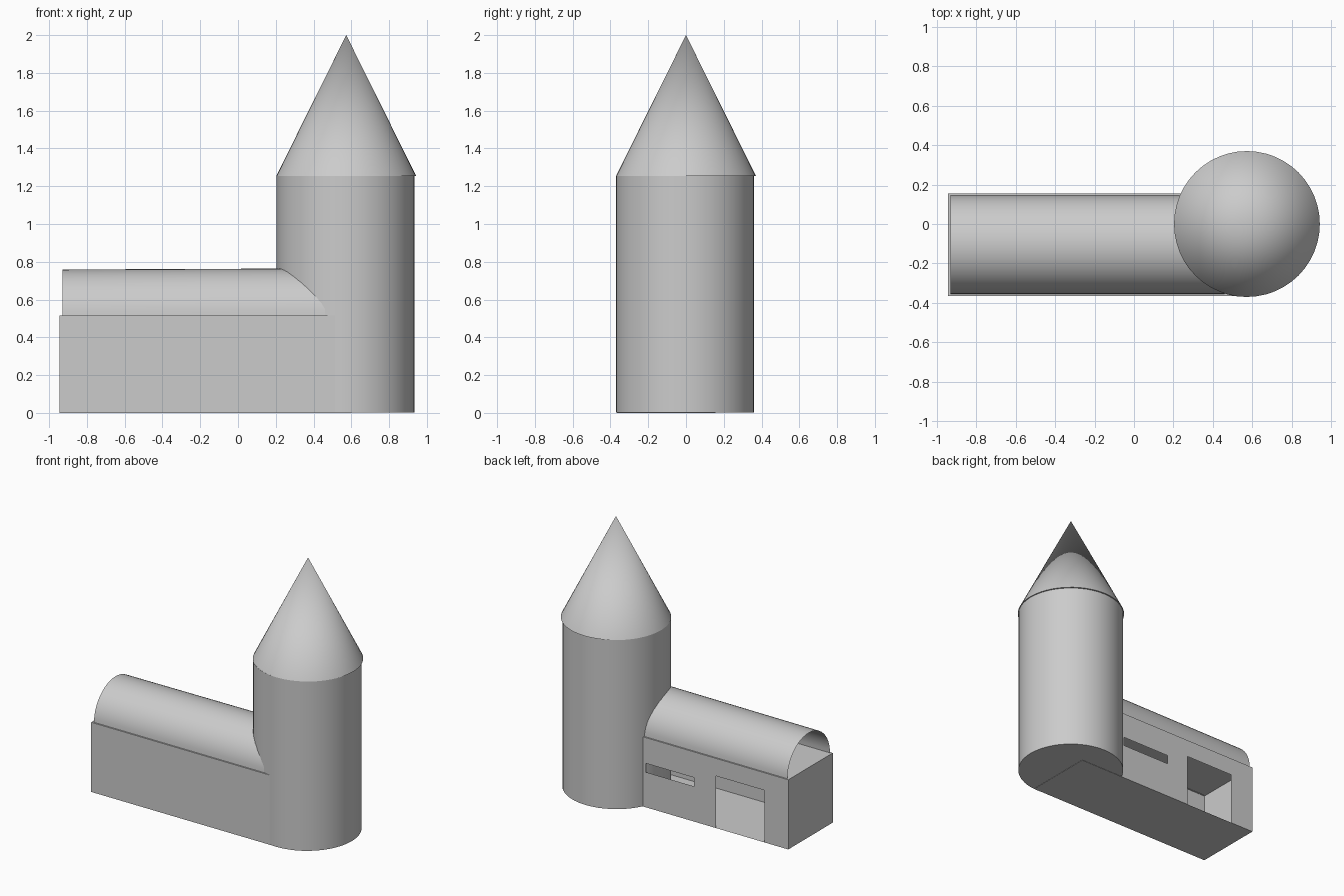
import bpy, bmesh, math
from mathutils import Matrix

if "Cube" in bpy.data.objects:
    bpy.data.objects.remove(bpy.data.objects["Cube"], do_unlink=True)

# One plain grey for everything
grey = bpy.data.materials.new("plain_grey")
grey.use_nodes = True
COLOUR = (0.6, 0.6, 0.6, 1)
grey.diffuse_color = COLOUR
grey.node_tree.nodes["Principled BSDF"].inputs["Base Color"].default_value = COLOUR


def finish(name, bm, smooth=False):
    mesh = bpy.data.meshes.new(name)
    bm.to_mesh(mesh)
    bm.free()
    mesh.materials.append(grey)
    obj = bpy.data.objects.new(name, mesh)
    bpy.context.collection.objects.link(obj)
    if smooth:
        bpy.ops.object.select_all(action="DESELECT")
        obj.select_set(True)
        bpy.context.view_layer.objects.active = obj
        bpy.ops.object.shade_smooth_by_angle(angle=math.radians(30))
    return obj


def round_part(name, r_bottom, r_top, z0, z1, x, y):
    bm = bmesh.new()
    bmesh.ops.create_cone(bm, cap_ends=True, segments=48, radius1=r_bottom,
                          radius2=r_top, depth=z1 - z0,
                          matrix=Matrix.Translation((x, y, (z0 + z1) / 2)))
    return finish(name, bm, True)


# Tower and its pointed roof
round_part("tower", 0.365, 0.365, 0.002, 1.255, 0.57, -0.005)
round_part("tower_roof", 0.37, 0, 1.255, 2, 0.573, 0)

# Hollow hall with thin walls; the back wall has a doorway and a slot window
X0, X1, Y0, Y1, TOP = -0.945, 0.6, -0.365, 0.155, 0.515
xs = [X0, -0.75, -0.355, -0.175, 0.22, X1]
zs = [0, 0.26, 0.325, 0.385, TOP]
openings = {(1, 0), (1, 1), (1, 2), (3, 1)}
bm = bmesh.new()


def quad(*corners):
    bm.faces.new([bm.verts.new(c) for c in corners])


quad((X0, Y0, 0), (X1, Y0, 0), (X1, Y0, TOP), (X0, Y0, TOP))
for x in (X0, X1):
    quad((x, Y1, 0), (x, Y0, 0), (x, Y0, TOP), (x, Y1, TOP))
for z in (0, TOP):
    quad((X0, Y0, z), (X1, Y0, z), (X1, Y1, z), (X0, Y1, z))
for i in range(len(xs) - 1):
    for k in range(len(zs) - 1):
        if (i, k) not in openings:
            a, b, c, d = xs[i], xs[i + 1], zs[k], zs[k + 1]
            quad((b, Y1, c), (a, Y1, c), (a, Y1, d), (b, Y1, d))
bmesh.ops.remove_doubles(bm, verts=bm.verts, dist=0.0001)
bmesh.ops.recalc_face_normals(bm, faces=bm.faces)
finish("hall", bm)

# Barrel roof: open half tube, one thin sheet
bm = bmesh.new()
N, R = 24, 0.25
rows = []
for i in range(N + 1):
    t = math.pi * i / N
    y, z = -0.105 + R * math.cos(t), TOP + R * math.sin(t)
    rows.append([bm.verts.new((-0.93, y, z - 0.006)), bm.verts.new((0.46, y, z))])
for p, q in zip(rows, rows[1:]):
    bm.faces.new((p[0], p[1], q[1], q[0]))
bmesh.ops.recalc_face_normals(bm, faces=bm.faces)
if sum(f.normal.z for f in bm.faces) < 0:
    bmesh.ops.reverse_faces(bm, faces=bm.faces)
finish("barrel_roof", bm, True)
